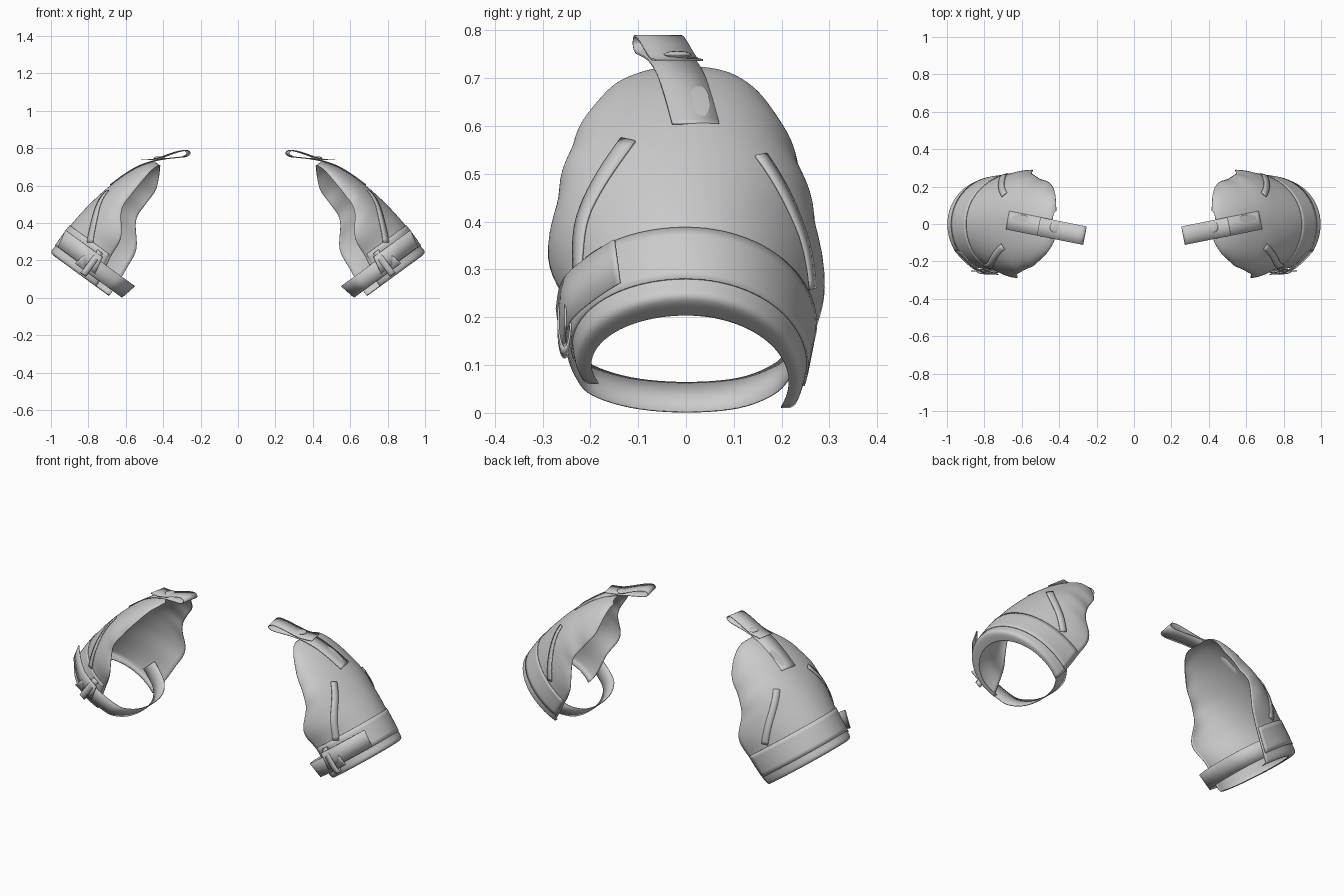
import bpy, bmesh, math
from mathutils import Vector, Matrix

if "Cube" in bpy.data.objects:
    bpy.data.objects.remove(bpy.data.objects["Cube"], do_unlink=True)

mat = bpy.data.materials.new("light_grey")
mat.use_nodes = True
grey = (0.6, 0.6, 0.6, 1)
mat.diffuse_color = grey
mat.node_tree.nodes["Principled BSDF"].inputs["Base Color"].default_value = grey

# Arm frame: s runs up the arm, n points outward from it
ORIGIN = Vector((0.69, 0, 0.01))
UP = Vector((-0.59, 0, 0.81))
OUT = Vector((0.81, 0, 0.59))


def arm(s, n, y):
    return ORIGIN + UP * s + OUT * n + Vector((0, y, 0))


def spline(pts, u):
    """Catmull-Rom through a list of tuples, u from 0 to 1."""
    x = min(max(u, 0), 1) * (len(pts) - 1)
    i = min(int(x), len(pts) - 2)
    f = x - i
    a, b, c, d = (pts[min(max(k, 0), len(pts) - 1)] for k in range(i - 1, i + 3))
    return [0.5 * (2 * q + (r - p) * f + (2 * p - 5 * q + 4 * r - w) * f * f
            + (3 * q - p - 3 * r + w) * f ** 3) for p, q, r, w in zip(a, b, c, d)]


# Shell sections: s, ridge n, front edge n, back edge n, front width, back width, wrap
SECTIONS = [
    (0.00, 0.328, 0.085, 0.00, 0.198, 0.215, 1.25),
    (0.006, 0.384, 0.085, 0.00, 0.226, 0.240, 1.22),
    (0.055, 0.388, 0.09, 0.00, 0.238, 0.253, 1.18),
    (0.17, 0.388, 0.115, 0.01, 0.248, 0.268, 1.08),
    (0.29, 0.378, 0.132, 0.03, 0.288, 0.290, 1.0),
    (0.41, 0.358, 0.215, 0.12, 0.264, 0.267, 1.0),
    (0.51, 0.333, 0.222, 0.13, 0.240, 0.240, 1.0),
    (0.60, 0.302, 0.218, 0.13, 0.203, 0.211, 1.0),
    (0.67, 0.266, 0.212, 0.158, 0.156, 0.165, 1.0),
    (0.71, 0.236, 0.20, 0.18, 0.105, 0.115, 1.0),
    (0.724, 0.214, 0.195, 0.188, 0.065, 0.07, 1.0),
]


def section_point(u, t):
    s, ridge, front, back, wf, wb, wrap = spline(SECTIONS, u)
    edge, w = (front, wf) if t < 0 else (back, wb)
    top = wrap * math.pi / 2
    a = abs(t) * top
    n = edge + (ridge - edge) * (math.cos(a) - math.cos(top)) / (1 - math.cos(top))
    # soft cloth folds fading towards the ridge, the cuff and the tip
    fade = max(0, min(1, (s - 0.28) * 8, (0.7 - s) * 8)) * t * t
    w *= 1 + 0.012 * fade * math.sin(50 * s + 5 * abs(t))
    return arm(s, n, math.copysign(w * math.sin(a), t))


def find_u(s):
    lo, hi = 0, 1
    for _ in range(24):
        mid = (lo + hi) / 2
        lo, hi = (mid, hi) if spline(SECTIONS, mid)[0] < s else (lo, mid)
    return lo


def surface(s, t):
    """Point and outward normal of the shell."""
    u, e = find_u(s), 0.004
    du = section_point(u + e, t) - section_point(u - e, t)
    dt = section_point(u, t + e) - section_point(u, t - e)
    return section_point(u, t), dt.cross(du).normalized()


def finish(ob, angle=40):
    ob.data.materials.append(mat)
    for o in bpy.context.selected_objects:
        o.select_set(False)
    bpy.context.view_layer.objects.active = ob
    ob.select_set(True)
    bpy.ops.object.shade_smooth_by_angle(angle=math.radians(angle))


def patch(name, f, nu, nv, thick, offset=0):
    """Cloth sheet from f(u, v), made for both shoulders."""
    pts = [f(i / nu, j / nv) for i in range(nu + 1) for j in range(nv + 1)]
    for side, sx in (("left", 1), ("right", -1)):
        bm = bmesh.new()
        vs = [bm.verts.new((p.x * sx, p.y, p.z)) for p in pts]
        for i in range(nu):
            for j in range(nv):
                k = i * (nv + 1) + j
                q = [vs[k], vs[k + 1], vs[k + nv + 2], vs[k + nv + 1]]
                bm.faces.new(q if sx > 0 else q[::-1])
        me = bpy.data.meshes.new(side + "_" + name)
        bm.to_mesh(me)
        bm.free()
        ob = bpy.data.objects.new(me.name, me)
        bpy.context.collection.objects.link(ob)
        finish(ob)
        mod = ob.modifiers.new("thickness", "SOLIDIFY")
        mod.thickness, mod.offset = thick, offset


# Shoulder shell and the band sewn round the cuff
patch("shoulder_shell", lambda u, v: section_point(u, 2 * v - 1), 60, 56, 0.004, -1)


def band(u, v):
    p, n = surface(0.05 + 0.132 * u, -0.97 + 1.95 * v)
    return p + n * 0.002


patch("cuff_band", band, 6, 48, 0.004)


# Flat strips on the front and back of the shell
def strip(name, start, end, width):
    a, b = Vector(start), Vector(end)

    def f(u, v):
        c = a.lerp(b, u)
        p, n = surface(*c)
        ahead = surface(*(c + (b - a) * 0.02))[0] - p
        side = ahead.cross(n).normalized()
        return p + n * 0.004 + side * width * (v - 0.5)
    patch(name, f, 16, 2, 0.005)


strip("front_strip", (0.445, -0.31), (0.172, -0.67), 0.036)
strip("back_strip", (0.425, 0.40), (0.20, 0.76), 0.036)

# Strap under the arm, closing the cuff
UNDER = [(0.24, -0.252), (0.14, -0.248), (0.05, -0.228), (-0.01, -0.195), (-0.055, -0.11),
         (-0.07, 0), (-0.055, 0.11), (-0.005, 0.185), (0.06, 0.22), (0.12, 0.24)]


def under_strap(u, v):
    n, y = spline(UNDER, u)
    return arm(0.034 + 0.09 * v, n - 0.02 * (v - 0.5), y)


patch("under_arm_strap", under_strap, 48, 2, 0.004)

# Loose strap end at the front
TAB = [(0.14, -0.258), (0.24, -0.245), (0.32, -0.195), (0.383, -0.138)]


def strap_tab(u, v):
    n, y = spline(TAB, u)
    return arm(0.052 + 0.096 * v, n + 0.02 * (v - 0.5), y - 0.012 * v)


patch("strap_tab", strap_tab, 14, 2, 0.005)


# Keeper loop holding the strap
def keeper(u, v):
    a = u * math.tau
    return arm(0.088 + 0.075 * math.cos(a), 0.16 + 0.035 * v, -0.254 + 0.013 * math.sin(a))


patch("strap_keeper", keeper, 24, 1, 0.004)

# Folded strap on top, running from the shell to a loop near the neck
LOOP = [(0.675, 0.605), (0.60, 0.66), (0.53, 0.702), (0.46, 0.729), (0.40, 0.742),
        (0.33, 0.75), (0.285, 0.756), (0.264, 0.772), (0.28, 0.788), (0.33, 0.779),
        (0.40, 0.755), (0.45, 0.741), (0.51, 0.738)]
ACROSS = Vector((-0.19, 0.98, 0))


def top_strap(u, v):
    x, z = spline(LOOP, u)
    return Vector((x, 0.02 - 0.2 * (0.675 - x), z)) + ACROSS * 0.1 * (v - 0.5)


patch("top_strap", top_strap, 60, 2, 0.004)

# Domed snap button on the top strap
for side, sx in (("left", 1), ("right", -1)):
    bpy.ops.mesh.primitive_uv_sphere_add(segments=20, ring_count=10, radius=0.03,
                                         location=(0.42 * sx, -0.018, 0.748))
    button = bpy.context.object
    button.name = side + "_snap_button"
    button.data.transform(Matrix.Diagonal((1, 1, 0.3, 1)))
    finish(button)
